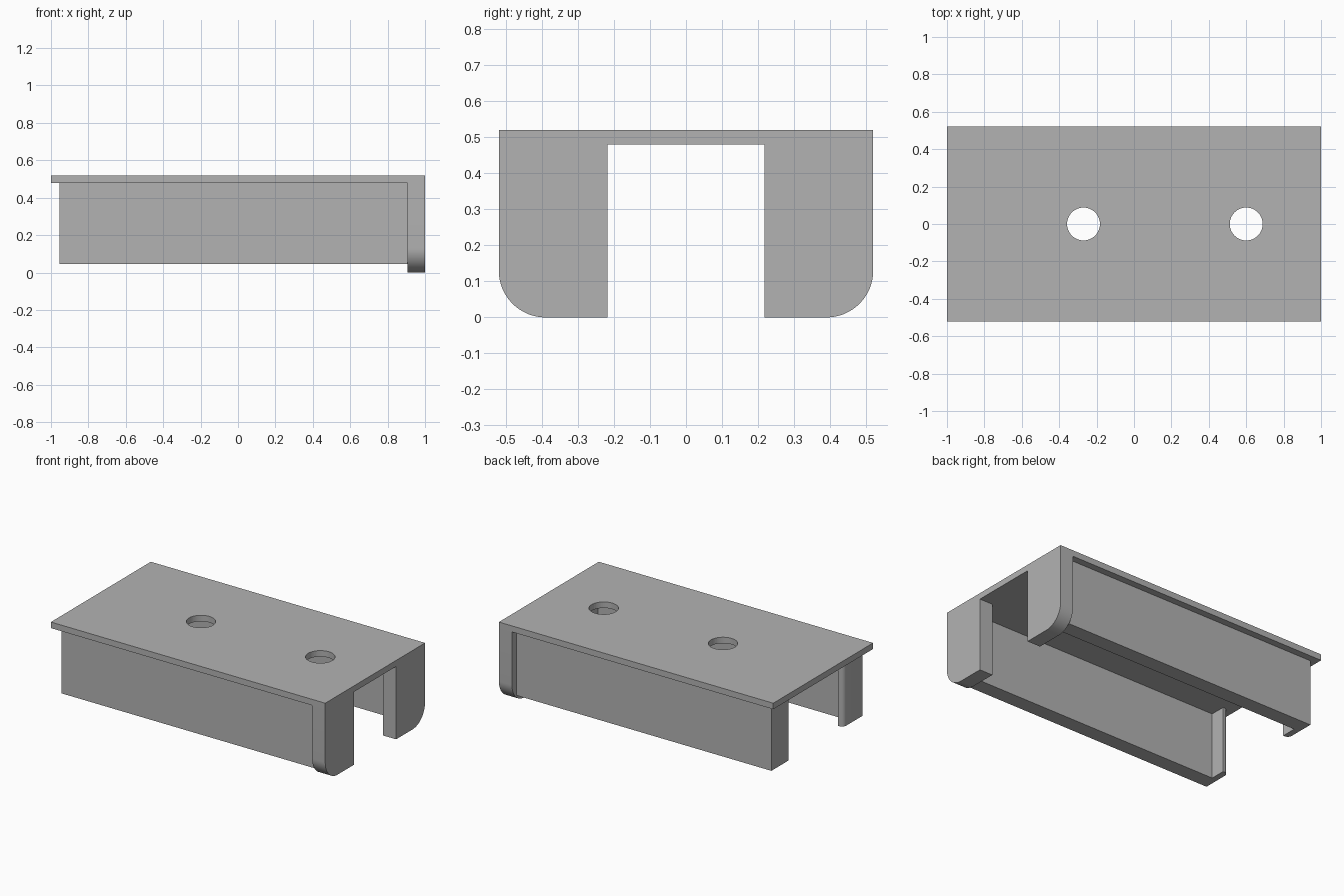
import bpy, bmesh, math
from mathutils import Vector

if "Cube" in bpy.data.objects:
    bpy.data.objects.remove(bpy.data.objects["Cube"], do_unlink=True)

grey = bpy.data.materials.new("plain_grey")
grey.use_nodes = True
colour = (0.45, 0.45, 0.45, 1)
grey.diffuse_color = colour
grey.node_tree.nodes["Principled BSDF"].inputs["Base Color"].default_value = colour

TOP, UNDER = 0.52, 0.48      # top plate heights
HALF = 0.52                  # half the overall width
END_X = 0.905                # inner face of the end flange


def prism(name, points, offset):
    """Extrude a flat outline by an offset vector."""
    bm = bmesh.new()
    face = bm.faces.new([bm.verts.new(p) for p in points])
    out = bmesh.ops.extrude_face_region(bm, geom=[face])
    moved = [v for v in out["geom"] if isinstance(v, bmesh.types.BMVert)]
    bmesh.ops.translate(bm, verts=moved, vec=Vector(offset))
    bmesh.ops.recalc_face_normals(bm, faces=bm.faces)
    mesh = bpy.data.meshes.new(name)
    bm.to_mesh(mesh)
    bm.free()
    mesh.materials.append(grey)
    obj = bpy.data.objects.new(name, mesh)
    bpy.context.collection.objects.link(obj)
    return obj


def smooth(obj):
    bpy.ops.object.select_all(action="DESELECT")
    obj.select_set(True)
    bpy.context.view_layer.objects.active = obj
    bpy.ops.object.shade_smooth_by_angle(angle=math.radians(30))


def arc(cx, cy, r, start, end, steps):
    angles = [math.radians(start + (end - start) * i / steps) for i in range(steps + 1)]
    return [(cx + r * math.cos(a), cy + r * math.sin(a)) for a in angles]


# Top plate with two through holes
plate = prism("top_plate", [(x, y, UNDER) for x, y in
              ((-1, -HALF), (1, -HALF), (1, HALF), (-1, HALF))], (0, 0, TOP - UNDER))
for i, x in enumerate((-0.27, 0.6)):
    bpy.ops.mesh.primitive_cylinder_add(vertices=48, radius=0.088, depth=0.3,
                                        location=(x, 0, 0.5))
    cutter = bpy.context.object
    cutter.name = f"hole_cutter_{i + 1}"
    cutter.data.materials.append(grey)
    cutter.hide_render = True
    cutter.hide_set(True)
    cut = plate.modifiers.new("hole", "BOOLEAN")
    cut.operation, cut.solver, cut.object = "DIFFERENCE", "EXACT", cutter
smooth(plate)

for side, s in (("left", -1), ("right", 1)):
    # Side wall with an inward lip, rounded on its free edge
    outline = [(END_X, 0.475), (END_X, 0.375), (-0.915, 0.375), (-0.915, 0.275)]
    outline += arc(-0.925, 0.305, 0.03, 270, 180, 6)
    outline += [(-0.955, 0.475)]
    wall = prism(f"{side}_side_wall", [(x, s * y, 0.045) for x, y in outline],
                 (0, 0, UNDER - 0.045))
    smooth(wall)

    # End flange leg with a rounded outer bottom corner
    r = 0.13
    profile = [(HALF, UNDER), (0.218, UNDER), (0.218, 0)]
    profile += arc(HALF - r, r, r, 270, 360, 16)
    leg = prism(f"{side}_end_leg", [(END_X, s * y, z) for y, z in profile],
                (1 - END_X, 0, 0))
    smooth(leg)
